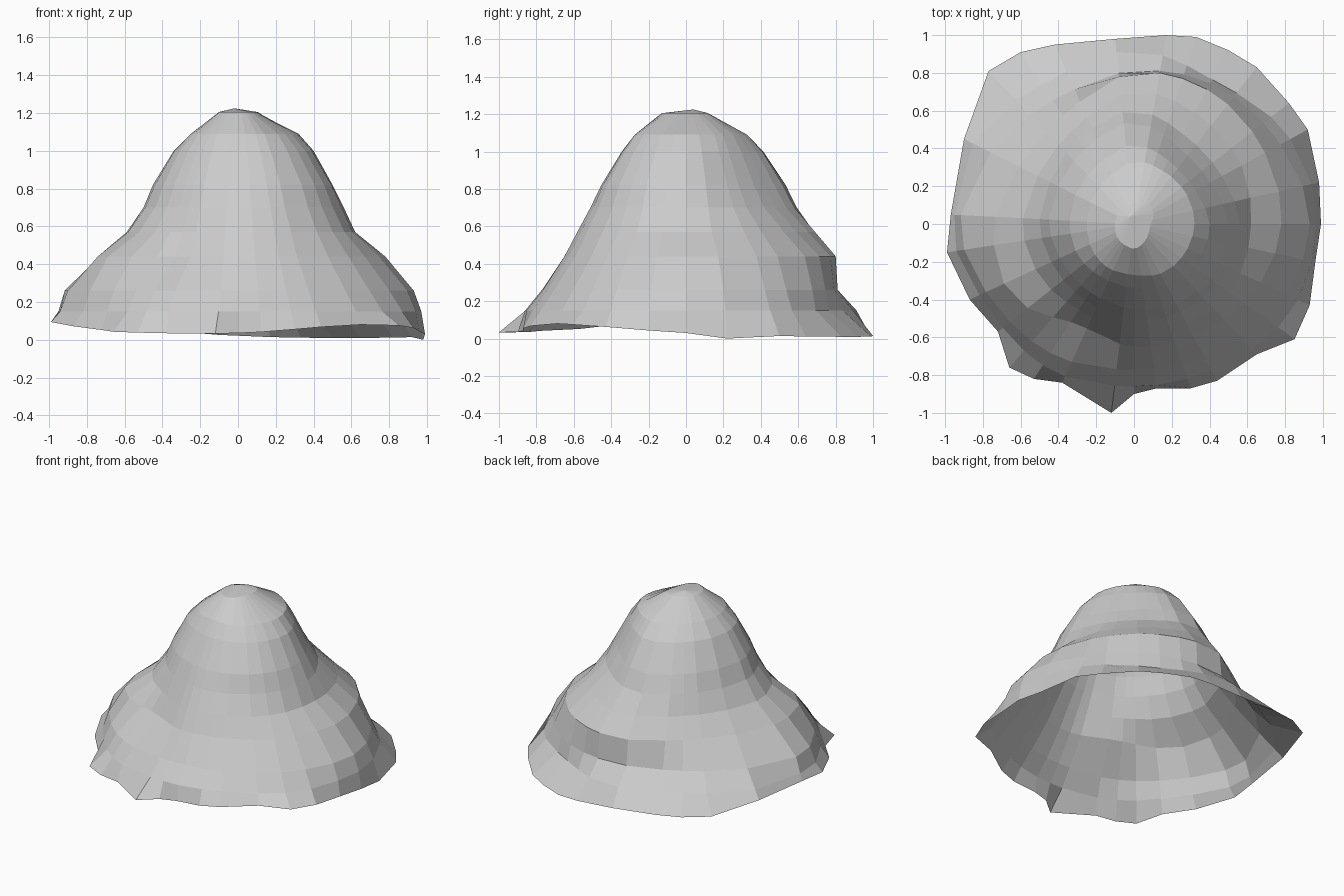
import bpy, bmesh, math

# Radii at twelve directions (0, 30 ... 330 degrees) for each height
LEVELS = [
    (1.205, (.09, .12, .13, .11, .10, .10, .10, .11, .12, .13, .11, .09)),
    (1.09, (.32, .32, .32, .33, .28, .26, .25, .26, .27, .27, .30, .31)),
    (1.00, (.40, .37, .38, .42, .37, .35, .34, .34, .33, .34, .37, .39)),
    (0.82, (.50, .46, .47, .54, .48, .45, .45, .43, .43, .45, .48, .50)),
    (0.70, (.56, .53, .54, .60, .54, .50, .50, .48, .48, .51, .53, .55)),
    (0.57, (.62, .65, .67, .70, .60, .57, .59, .57, .54, .58, .60, .62)),
    (0.44, (.78, .79, .81, .80, .69, .68, .74, .75, .61, .65, .67, .73)),
    (0.26, (.93, .88, .85, .81, .78, .84, .92, .85, .81, .77, .80, .87)),
    (0.15, (.97, .94, .87, .92, .88, .95, .97, .89, .89, .86, .88, .95)),
]
# Irregular outline of the open lower edge, and its height by direction
RIM = [(.99, 0), (.98, .22), (.92, .50), (.82, .64), (.65, .83), (.50, .92),
       (.33, .99), (.17, 1.0), (-.10, .98), (-.42, .95), (-.60, .91),
       (-.77, .81), (-.90, .45), (-.97, .05), (-.99, -.15), (-.87, -.40),
       (-.72, -.57), (-.66, -.76), (-.53, -.82), (-.38, -.84), (-.12, -1.0),
       (0, -.90), (.12, -.87), (.30, -.87), (.44, -.83), (.65, -.69),
       (.85, -.61), (.93, -.43), (.96, -.20)]
RIM_Z = (.03, .01, .02, .08, .10, .045, .035, .08)


def around(vals, ang):
    """Smooth periodic interpolation of evenly spaced values."""
    n = len(vals)
    u = (ang / math.tau * n) % n
    i, t = int(u), u - int(u)
    a, b, c, d = (vals[(i + k) % n] for k in (-1, 0, 1, 2))
    return b + .5 * t * (c - a + t * (2*a - 5*b + 4*c - d + t * (3*(b - c) + d - a)))


bm = bmesh.new()
angles = [math.atan2(y, x) for x, y in RIM]
rings = []

# Stacked body rings, kept inside the rim outline
for z, radii in LEVELS:
    ring = []
    for (x, y), a in zip(RIM, angles):
        r = min(around(radii, a), math.hypot(x, y) * (.98 if z < .2 else .96))
        ring.append(bm.verts.new((r * math.cos(a), r * math.sin(a), z)))
    rings.append(ring)

# Wavy open rim
rings.append([bm.verts.new((x, y, 0 if (x, y) == (.98, .22) else max(.005, around(RIM_Z, a))))
              for (x, y), a in zip(RIM, angles)])

# Side skin and crown
n = len(RIM)
for up, low in zip(rings, rings[1:]):
    for i in range(n):
        j = (i + 1) % n
        bm.faces.new((up[i], low[i], low[j], up[j]))
apex = bm.verts.new((-.02, .04, 1.225))
for i in range(n):
    bm.faces.new((apex, rings[0][i], rings[0][(i + 1) % n]))

mesh = bpy.data.meshes.new("bell_shell")
bm.to_mesh(mesh)
bm.free()
bpy.context.collection.objects.link(bpy.data.objects.new("bell_shell", mesh))
